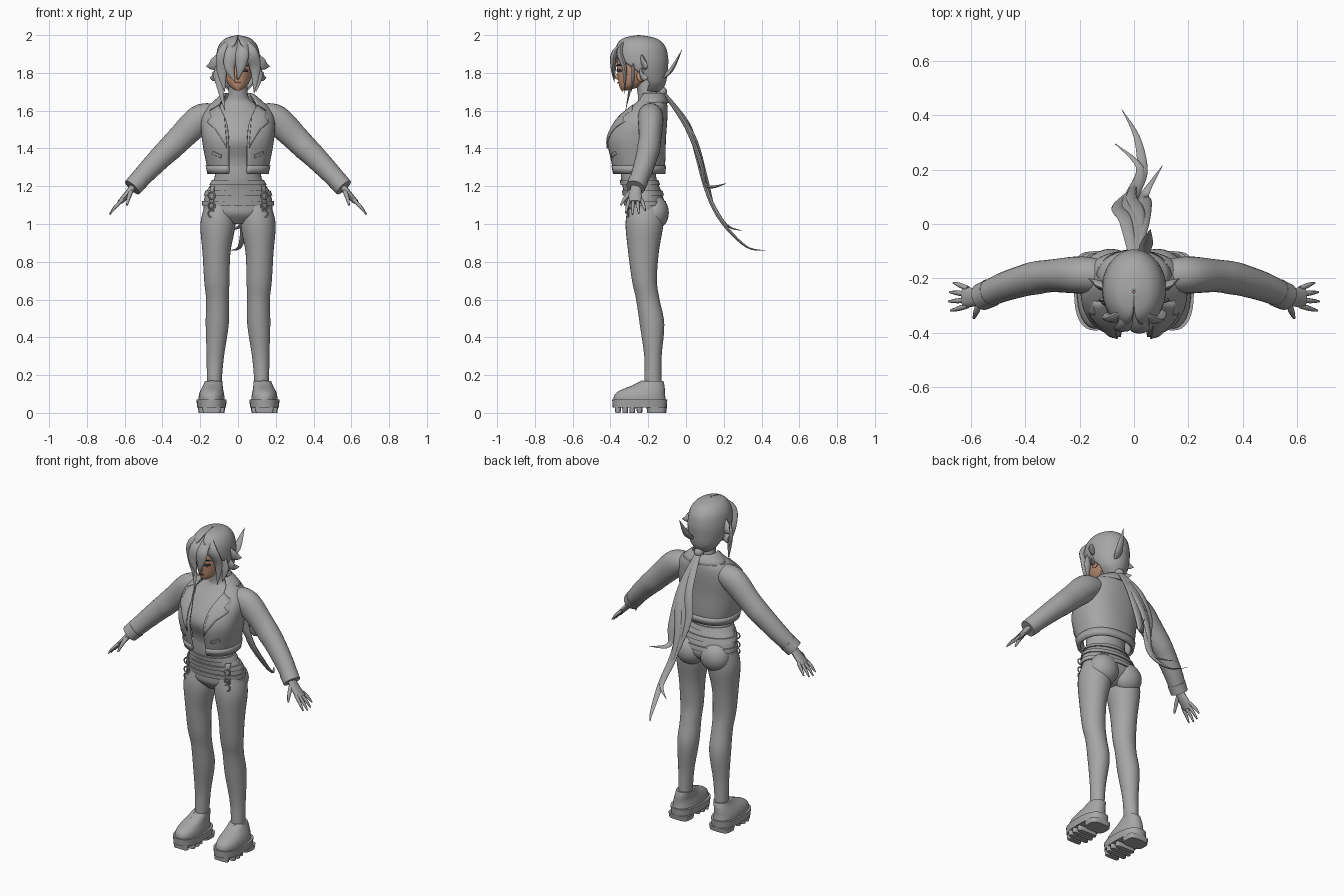
import bpy
import bmesh
from math import sin, cos, pi
from mathutils import Vector, Matrix

default_cube = bpy.data.objects.get("Cube")
if default_cube:
    bpy.data.objects.remove(default_cube, do_unlink=True)


def paint(name, red, green, blue):
    material = bpy.data.materials.new(name)
    material.use_nodes = True
    colour = (red, green, blue, 1)
    material.diffuse_color = colour
    material.node_tree.nodes["Principled BSDF"].inputs["Base Color"].default_value = colour
    return material


GREY = paint("plain grey", .38, .38, .38)
SKIN = paint("warm skin", .55, .3, .19)
DARK = paint("dark eye", .06, .06, .07)
LIP = paint("lip", .4, .16, .12)


def finish(bm, name, material, mirror=False, thickness=0):
    mesh = bpy.data.meshes.new(name)
    bmesh.ops.recalc_face_normals(bm, faces=bm.faces)
    bm.to_mesh(mesh)
    bm.free()
    mesh.materials.append(material)
    mesh.shade_smooth()
    mesh.set_sharp_from_angle(angle=.8)
    part = bpy.data.objects.new(name, mesh)
    bpy.context.collection.objects.link(part)
    if thickness:
        solid = part.modifiers.new("thickness", "SOLIDIFY")
        solid.thickness, solid.offset = thickness, 0
    if mirror:
        part.modifiers.new("mirror", "MIRROR")
    return part


def spline(rows, steps=5):
    """Smooth curve through rows of any length."""
    points, result = [Vector(row) for row in rows], []
    for i in range(len(points) - 1):
        a, b, c = points[max(i - 1, 0)], points[i], points[i + 1]
        d = points[min(i + 2, len(points) - 1)]
        for step in range(steps):
            t = step / steps
            result.append(b + (c - a) * (t / 2) + (a - b * 2.5 + c * 2 - d * .5) * t * t
                          + ((b - c) * 1.5 + (d - a) * .5) * t ** 3)
    return result + [points[-1]]


def skin(name, rings, material, closed=True, **options):
    bm = bmesh.new()
    loops = [[bm.verts.new(point) for point in ring] for ring in rings]
    count = len(loops[0])
    for low, high in zip(loops, loops[1:]):
        for i in range(count if closed else count - 1):
            j = (i + 1) % count
            bm.faces.new((low[i], low[j], high[j], high[i]))
    if closed:
        bm.faces.new(loops[0])
        bm.faces.new(loops[-1])
    return finish(bm, name, material, **options)


def signed_power(value, power):
    return abs(value) ** power * (1 if value > 0 else -1)


def loft(name, rows, material=GREY, power=1, sides=32, steps=5, **options):
    """Level sections: x, y, z, half width, half depth and, for a shell, front gap angle."""
    shell, rings = len(rows[0]) > 5, []
    for row in spline(rows, steps):
        x, y, z, wide, deep = row[:5]
        gap = max(row[5], .001) if shell else 0
        ring = []
        for i in range(sides):
            angle = gap + (2 * pi - 2 * gap) * i / (sides - shell)
            ring.append((x + max(wide, .002) * signed_power(sin(angle), power),
                         y - max(deep, .002) * signed_power(cos(angle), power), z))
        rings.append(ring)
    return skin(name, rings, material, closed=not shell, **options)


def sweep(name, rows, material=GREY, facing=(0, 1, 0), sides=12, **options):
    """Sections square to a path: x, y, z, half width, half thickness."""
    path, rings = spline(rows), []
    for i, row in enumerate(path):
        ahead = path[min(i + 1, len(path) - 1)].xyz - path[max(i - 1, 0)].xyz
        across = ahead.cross(Vector(facing)).normalized()
        normal = across.cross(ahead).normalized()
        rings.append([row.xyz + across * max(row[3], .001) * cos(2 * pi * k / sides)
                      + normal * max(row[4], .001) * sin(2 * pi * k / sides)
                      for k in range(sides)])
    return skin(name, rings, material, **options)


def strand(name, points, width, **options):
    rows = []
    for i, point in enumerate(points):
        swell = width * sin(pi * (.2 + .8 * i / (len(points) - 1))) + .001
        rows.append((*point, swell, swell * .45))
    return sweep(name, rows, **options)


def section(rows, z):
    path = spline(rows)
    for a, b in zip(path, path[1:]):
        if a[2] <= z <= b[2]:
            return a.lerp(b, (z - a[2]) / (b[2] - a[2]))
    return path[-1] if z > path[-1][2] else path[0]


def plate(name, outline, rows, material=GREY, power=1, lift=.004, mirror=True):
    """Thin panel lying on the front of a lofted surface; outline is x, z."""
    bm = bmesh.new()
    bm.faces.new([bm.verts.new((x, 0, z)) for x, z in outline])
    bmesh.ops.triangulate(bm, faces=bm.faces)
    bmesh.ops.subdivide_edges(bm, edges=bm.edges, cuts=5, use_grid_fill=True)
    for vert in bm.verts:
        row = section(rows, vert.co.z)
        reach = max(0, 1 - (abs(vert.co.x) / row[3]) ** (2 / power)) ** (power / 2)
        vert.co.y = row[1] - row[4] * reach - lift
    return finish(bm, name, material, mirror=mirror, thickness=.006)


def ball(name, centre, size, material=GREY, mirror=False):
    bm = bmesh.new()
    place = Matrix.Translation(centre) @ Matrix.Diagonal((*size, 1))
    bmesh.ops.create_uvsphere(bm, u_segments=24, v_segments=14, radius=1, matrix=place)
    return finish(bm, name, material, mirror=mirror)


def oval(x, z, wide, high):
    return [(x + wide * cos(k * pi / 6), z + high * sin(k * pi / 6)) for k in range(12)]


# Legs and hips
hips = [(0, -.22, 1, .06, .05), (0, -.215, 1.05, .165, .098), (0, -.215, 1.1, .183, .105),
        (0, -.23, 1.17, .168, .1), (0, -.25, 1.24, .126, .094), (0, -.255, 1.32, .12, .09)]
loft("trouser_hips", hips)
loft("trouser_leg", [(.123, -.175, .1, .038, .045), (.125, -.175, .18, .04, .045),
                     (.12, -.175, .3, .046, .046), (.11, -.18, .47, .061, .065),
                     (.109, -.202, .6, .06, .062), (.112, -.22, .7, .067, .066),
                     (.114, -.225, .85, .074, .081), (.106, -.22, 1, .093, .1),
                     (.1, -.215, 1.1, .075, .09)], mirror=True)
ball("buttock", (.085, -.165, 1.06), (.092, .074, .09), mirror=True)

# Waist bands, hanging straps and rings
for index, height in enumerate((1.11, 1.165, 1.22)):
    band = []
    for z in (height - .013, height + .013):
        x, y, _, wide, deep = section(hips, z)
        band.append((x, y, z, wide + .008, deep + .008))
    loft(f"waist_band_{index + 1}", band, steps=1)
plate("hanging_strap", [(.13, 1.08), (.15, 1.08), (.145, 1.2), (.125, 1.2)], hips, lift=.012)
for height in (1.055, 1.095, 1.15):
    circle = [(.14 + .018 * sin(k * pi / 4), -.305, height + .018 * cos(k * pi / 4), .004, .004)
              for k in range(9)]
    sweep("strap_ring", circle, sides=8, mirror=True)

# Shoes with chunky lugged soles
loft("shoe_upper", [(.14, -.245, .06, .07, .14), (.14, -.245, .095, .067, .134),
                    (.138, -.23, .12, .06, .118), (.133, -.2, .145, .052, .086),
                    (.128, -.178, .17, .047, .057)], power=.9, mirror=True)
loft("shoe_sole", [(.14, -.245, .028, .076, .143), (.14, -.245, .07, .08, .146)],
     power=.8, steps=1, mirror=True)
loft("shoe_heel", [(.14, -.155, 0, .066, .05), (.14, -.155, .03, .07, .054)],
     power=.6, steps=1, mirror=True)
for y, wide in ((-.36, .045), (-.322, .066), (-.284, .068), (-.246, .062)):
    loft("sole_lug", [(.14, y, 0, wide, .014), (.14, y, .03, wide + .004, .016)],
         power=.5, steps=1, mirror=True)
for k in range(3):
    y, z = -.295 + .032 * k, .118 + .016 * k
    sweep("shoe_lace", [(.095, y + .01, z - .01, .005, .005), (.137, y, z + .017, .006, .006),
                        (.178, y + .01, z - .01, .005, .005)], sides=8, mirror=True)

# Shirt with high neck
loft("shirt", [(0, -.25, 1.24, .118, .09), (0, -.25, 1.34, .125, .1),
               (0, -.255, 1.45, .155, .13), (0, -.225, 1.56, .15, .1),
               (0, -.2, 1.63, .1, .066), (0, -.2, 1.67, .056, .054), (0, -.22, 1.77, .048, .05)])

# Open cropped jacket
jacket = [(0, -.25, 1.27, .15, .128, .25), (0, -.255, 1.34, .166, .14, .23),
          (0, -.262, 1.45, .185, .15, .21), (0, -.235, 1.55, .188, .13, .28),
          (0, -.2, 1.62, .155, .096, .6), (0, -.185, 1.67, .085, .07, 1)]
loft("jacket_body", jacket, power=.85, sides=48, thickness=.012)
loft("jacket_hem", [(0, -.25, 1.265, .156, .134, .25), (0, -.252, 1.31, .166, .141, .24)],
     power=.85, sides=48, steps=1, thickness=.012)
loft("jacket_collar", [(0, -.19, 1.635, .11, .075, 1), (0, -.188, 1.69, .075, .068, 1),
                       (0, -.188, 1.64, .135, .092, .8)], steps=3, thickness=.008)
plate("jacket_lapel", [(.058, 1.4), (.12, 1.5), (.165, 1.54), (.14, 1.565), (.15, 1.6),
                       (.1, 1.63), (.072, 1.57)], jacket, power=.85, lift=.012)
plate("jacket_pocket", [(.09, 1.35), (.135, 1.37), (.132, 1.385), (.087, 1.365)],
      jacket, power=.85, lift=.009)

# Sleeves and hands
outward = (1, 0, 1)
sweep("sleeve", [(.12, -.19, 1.585, .06, .055), (.2, -.187, 1.555, .068, .077),
                 (.3, -.19, 1.46, .06, .07), (.36, -.198, 1.4, .061, .066),
                 (.4, -.207, 1.362, .058, .062), (.48, -.232, 1.28, .053, .055),
                 (.555, -.265, 1.2, .046, .048)], facing=outward, sides=24, mirror=True)
sweep("sleeve_cuff", [(.525, -.252, 1.23, .052, .053), (.56, -.268, 1.193, .05, .05)],
      facing=outward, sides=24, mirror=True)
sweep("palm", [(.545, -.262, 1.21, .026, .02), (.58, -.268, 1.165, .033, .018),
               (.625, -.27, 1.115, .038, .014)], facing=outward, mirror=True)
for k, reach in enumerate((.9, 1, .95, .75)):
    y = -.3 + .021 * k
    spread = -.018 + .013 * k
    sweep("finger", [(.61, y, 1.13, .01, .01),
                     (.61 + .04 * reach, y + spread * .6, 1.13 - .04 * reach, .009, .009),
                     (.61 + .07 * reach, y + spread, 1.13 - .08 * reach, .004, .004)],
          facing=outward, sides=8, mirror=True)
sweep("thumb", [(.565, -.285, 1.175, .012, .012), (.578, -.32, 1.14, .011, .011),
                (.588, -.345, 1.1, .005, .005)], facing=outward, sides=8, mirror=True)

# Face
face = [(0, -.325, 1.708, .014, .018), (0, -.295, 1.73, .045, .058),
        (0, -.27, 1.77, .068, .09), (0, -.255, 1.83, .082, .11),
        (0, -.25, 1.9, .08, .11), (0, -.25, 1.95, .05, .07)]
loft("face", face, SKIN)
ball("ear", (.088, -.24, 1.785), (.012, .022, .032), SKIN, mirror=True)
ball("nose", (0, -.362, 1.78), (.009, .014, .016), SKIN)
plate("eye", oval(.036, 1.812, .017, .008), face, DARK)
plate("eyebrow", oval(.037, 1.84, .02, .003), face, DARK)
plate("mouth", oval(0, 1.748, .016, .004), face, LIP, mirror=False)

# Hair cap, fringe and side tufts
loft("hair_cap", [(0, -.19, 1.705, .045, .055, 1.3), (0, -.2, 1.75, .085, .09, 1.6),
                  (0, -.23, 1.82, .11, .13, 1.25), (0, -.24, 1.88, .113, .142, .7),
                  (0, -.242, 1.94, .1, .128, .25), (0, -.245, 1.98, .064, .085, .05),
                  (0, -.25, 1.996, .004, .005, 0)], thickness=.008)
crown = (0, -.3, 1.975)
for k, (middle, low, tip) in enumerate((
        ((-.03, -.37, 1.91), (-.045, -.382, 1.83), (-.015, -.38, 1.75)),
        ((-.07, -.345, 1.91), (-.085, -.335, 1.81), (-.07, -.335, 1.7)),
        ((.02, -.375, 1.91), (.015, -.388, 1.84), (0, -.385, 1.765)),
        ((.065, -.35, 1.91), (.092, -.325, 1.82), (.085, -.325, 1.69)))):
    strand(f"fringe_lock_{k + 1}", (crown, middle, low, tip), .036)
strand("long_side_lock", ((-.095, -.29, 1.87), (-.1, -.29, 1.76), (-.07, -.32, 1.6)), .02)
strand("upper_side_tuft", ((.085, -.24, 1.9), (.128, -.22, 1.845), (.168, -.2, 1.835)), .03,
       mirror=True)
strand("lower_side_tuft", ((.085, -.24, 1.84), (.12, -.23, 1.78), (.15, -.2, 1.775)), .026,
       mirror=True)
strand("cheek_tuft", ((.095, -.28, 1.86), (.108, -.28, 1.78), (.095, -.29, 1.7)), .022, mirror=True)
strand("back_tuft", ((.03, -.13, 1.77), (.045, -.075, 1.82), (.06, -.02, 1.925)), .025)

# Long ponytail
ball("hair_tie", (0, -.13, 1.7), (.028, .03, .028))
tail = (0, -.13, 1.71)
for k, points in enumerate((
        (tail, (0, .01, 1.52), (-.02, .07, 1.35), (0, .12, 1.15), (.03, .2, 1.0),
         (.01, .32, .88), (-.045, .42, .86)),
        (tail, (.03, 0, 1.52), (.04, .08, 1.32), (.04, .11, 1.2), (.105, .215, 1.215)),
        (tail, (-.03, .01, 1.53), (-.055, .06, 1.36), (0, .12, 1.15), (.02, .21, 1.0),
         (-.07, .295, .965)),
        (tail, (.015, .03, 1.48), (-.01, .1, 1.27), (.01, .16, 1.04)))):
    strand(f"ponytail_lock_{k + 1}", points, .026, facing=(0, 1, 1))
